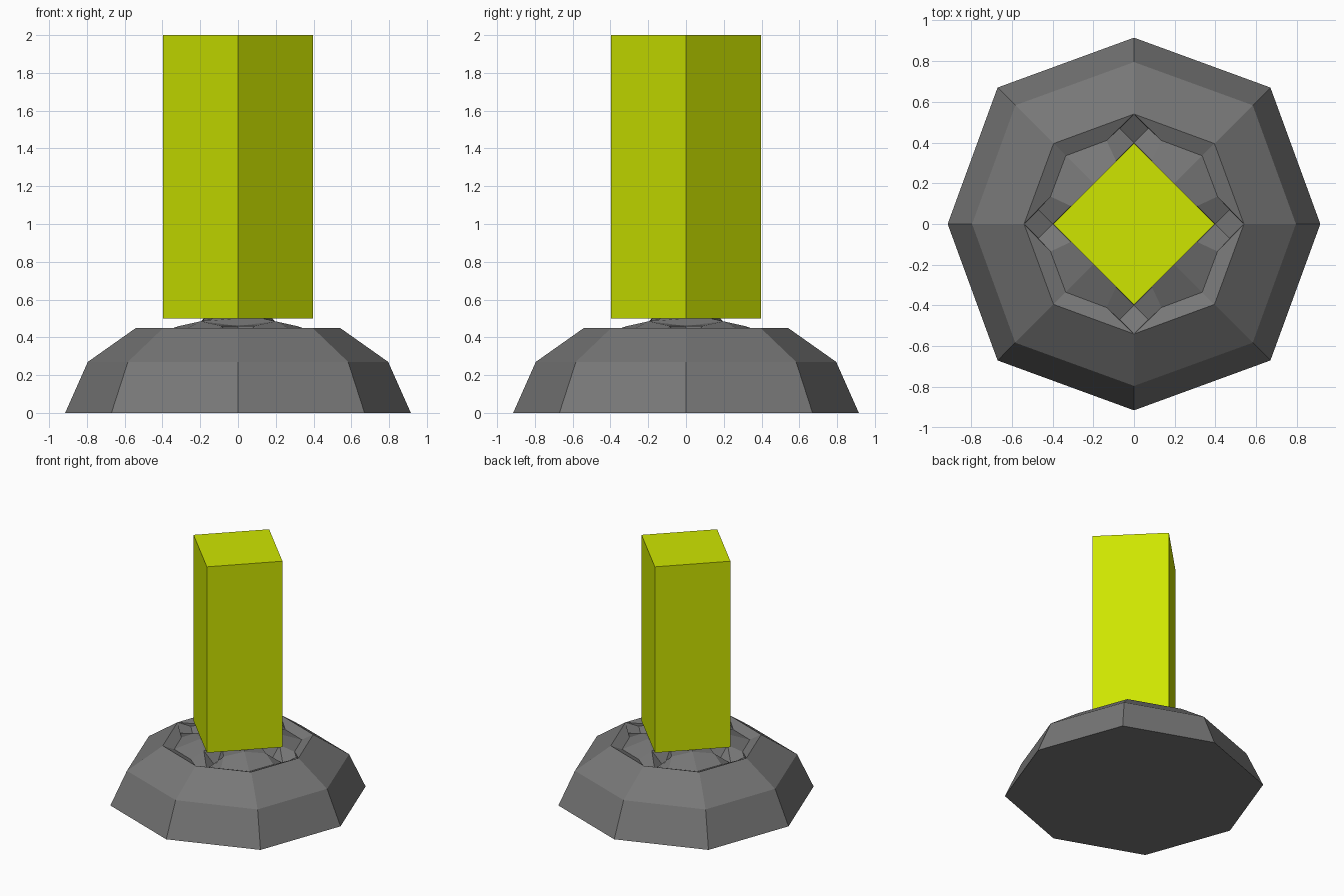
import bpy, bmesh
from mathutils import Matrix, Vector
from math import pi

if "Cube" in bpy.data.objects:
    bpy.data.objects.remove(bpy.data.objects["Cube"])

# Half of one quarter of the base: points on the axis (a) and on the diagonal (b)
P = {
    "o": (0, 0, 0),
    "a0": (.915, 0, 0), "b0": (.67, .67, 0),
    "a1": (.795, 0, .27), "b1": (.583, .583, .27),
    "a2": (.54, 0, .45), "b2": (.395, .395, .45),
    # recessed rim, notch and raised plate
    "n": (.47, .07, .41), "v": (.40, 0, .37), "vi": (.28, 0, .34),
    "p": (.41, .135, .415), "q": (.335, .335, .415),
    "pi": (.31, .088, .46), "qi": (.197, .197, .485),
    # central plug under the post
    "c": (.20, 0, .46), "ct": (.18, 0, .50), "dt": (.13, .13, .50), "t": (0, 0, .50),
}
FACES = ["o b0 a0", "a0 b0 b1 a1", "a1 b1 b2 a2",
         "a2 b2 q p", "a2 p n", "a2 n v", "n p pi v", "v pi vi",
         "p q qi pi", "pi qi c", "vi pi c", "c qi dt ct", "ct dt t"]


def colour(obj, name, rgb):
    mat = bpy.data.materials.new(name)
    mat.diffuse_color = (*rgb, 1)
    mat.use_nodes = True
    mat.node_tree.nodes["Principled BSDF"].inputs["Base Color"].default_value = mat.diffuse_color
    obj.data.materials.append(mat)


# Base: mirror the wedge and turn it four times
bm = bmesh.new()
for k in range(4):
    rot = Matrix.Rotation(k * pi / 2, 3, 'Z')
    for s in (1, -1):
        for f in FACES:
            pts = [Vector(P[n]) for n in f.split()]
            if s < 0:
                pts.reverse()
            bm.faces.new([bm.verts.new(rot @ Vector((p.x, s * p.y, p.z))) for p in pts])
bmesh.ops.remove_doubles(bm, verts=bm.verts, dist=1e-4)
bmesh.ops.recalc_face_normals(bm, faces=bm.faces)
bmesh.ops.dissolve_limit(bm, angle_limit=.005, verts=bm.verts, edges=bm.edges)
mesh = bpy.data.meshes.new("base")
bm.to_mesh(mesh)
bm.free()
base = bpy.data.objects.new("base", mesh)
bpy.context.collection.objects.link(base)
colour(base, "dark_grey", (.185, .185, .185))

# Square post, corners on the axes
bpy.ops.mesh.primitive_cylinder_add(vertices=4, radius=.397, depth=1.5, location=(0, 0, 1.25))
post = bpy.context.object
post.name = "post"
colour(post, "lime", (.62, .79, 0))
